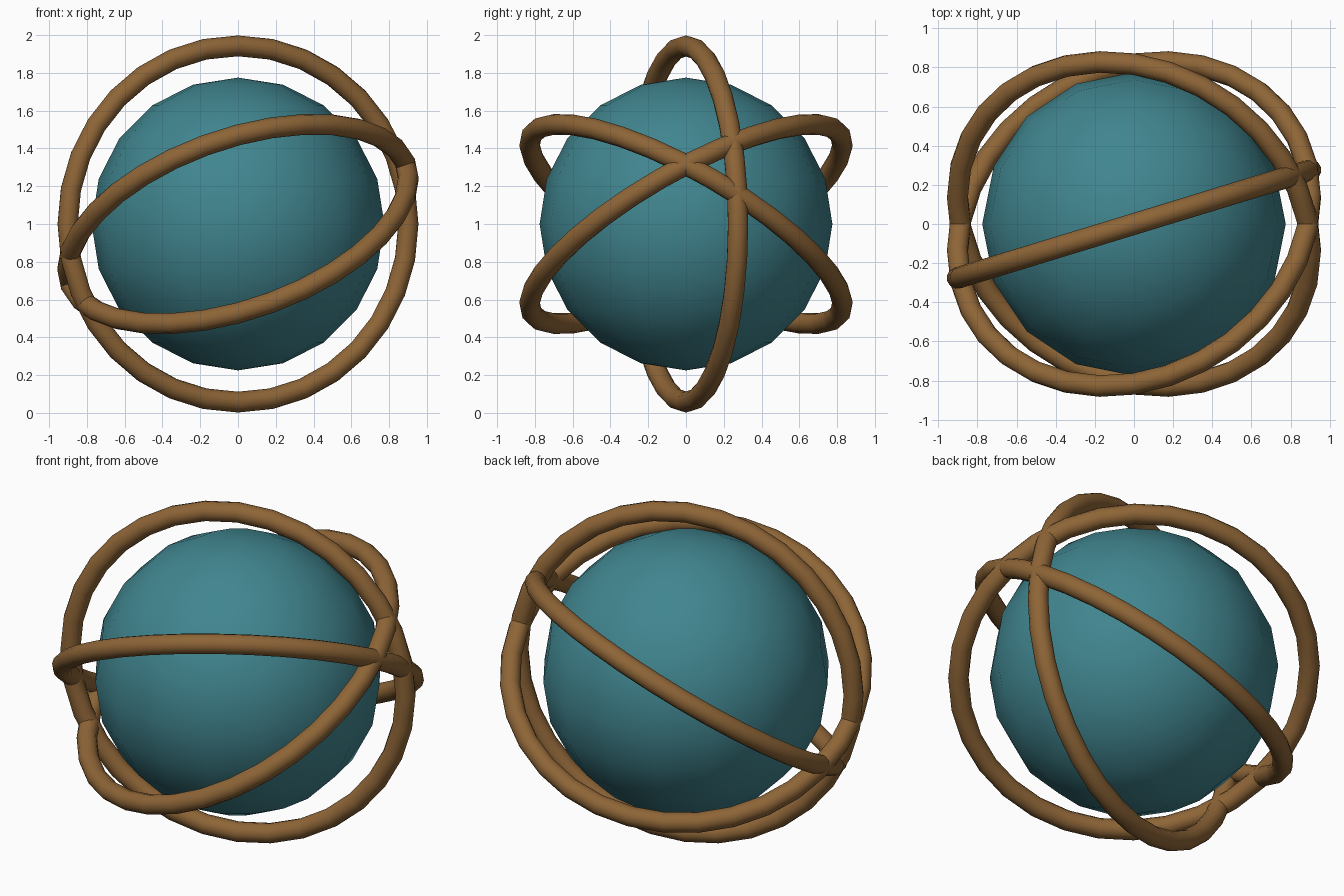
import bpy, math
from mathutils import Matrix

if "Cube" in bpy.data.objects:
    bpy.data.objects.remove(bpy.data.objects["Cube"])


def material(name, rgb):
    m = bpy.data.materials.new(name)
    m.diffuse_color = (*rgb, 1)
    m.use_nodes = True
    m.node_tree.nodes["Principled BSDF"].inputs["Base Color"].default_value = m.diffuse_color
    return m


teal = material("teal", (0.052, 0.235, 0.275))
bronze = material("bronze", (0.27, 0.13, 0.038))
CENTRE = Matrix.Translation((0, 0, 1))


def finish(name, mat):
    ob = bpy.context.object
    ob.name = name
    ob.data.materials.append(mat)
    bpy.ops.object.shade_smooth()
    return ob


# Inner globe
bpy.ops.mesh.primitive_uv_sphere_add(segments=16, ring_count=10, radius=0.775)
finish("globe", teal).matrix_world = CENTRE

# Three hoops: one upright, slightly turned hoop repeated every 60 degrees about x
upright = Matrix.Rotation(math.radians(17), 4, 'Z') @ Matrix.Rotation(math.radians(90), 4, 'X')
for i in range(3):
    bpy.ops.mesh.primitive_torus_add(major_segments=32, minor_segments=12,
                                     major_radius=0.943, minor_radius=0.055)
    hoop = finish(f"hoop_{i + 1}", bronze)
    hoop.matrix_world = CENTRE @ Matrix.Rotation(math.radians(60 * i), 4, 'X') @ upright
